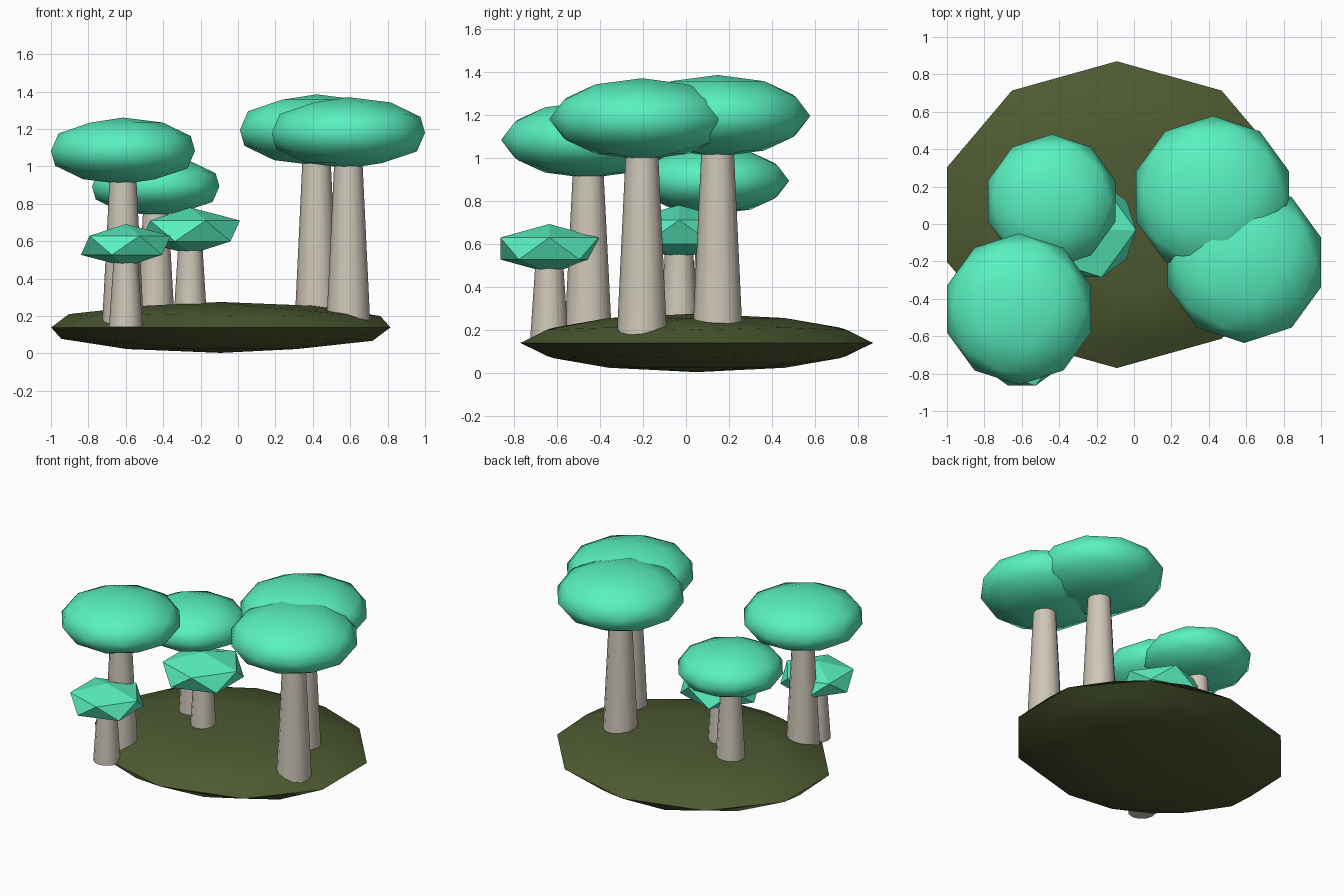
import bpy, math

if "Cube" in bpy.data.objects:
    bpy.data.objects.remove(bpy.data.objects["Cube"])


def material(name, rgb):
    m = bpy.data.materials.new(name)
    m.diffuse_color = (*rgb, 1)
    m.use_nodes = True
    m.node_tree.nodes["Principled BSDF"].inputs["Base Color"].default_value = m.diffuse_color
    return m


SOIL = material("olive_ground", (0.075, 0.10, 0.03))
BARK = material("pale_bark", (0.62, 0.57, 0.48))
LEAF = material("mint_leaf", (0.10, 0.88, 0.53))


def finish(name, mat, angle):
    ob = bpy.context.object
    ob.name = name
    ob.data.materials.append(mat)
    bpy.ops.object.transform_apply(location=False, rotation=False, scale=True)
    if angle:
        bpy.ops.object.shade_smooth_by_angle(angle=math.radians(angle))
    return ob


def blob(name, loc, scale, subdiv, mat, angle):
    bpy.ops.mesh.primitive_ico_sphere_add(subdivisions=subdiv, radius=1, location=loc)
    bpy.context.object.scale = scale
    finish(name, mat, angle)


BASE = 0.14


def tree(name, x, y, z, r, h, r0, r1, subdiv):
    # tapered trunk, ending inside the canopy
    bpy.ops.mesh.primitive_cone_add(vertices=12, radius1=r0, radius2=r1, depth=z - BASE,
                                    location=(x, y, (z + BASE) / 2))
    finish(name + "_trunk", BARK, 40)
    # flattened canopy: smooth on big trees, faceted on small ones
    blob(name + "_canopy", (x, y, z), (r, r, h), subdiv, LEAF, 80 if subdiv > 1 else 0)


# ground mound
blob("ground", (-0.092, 0.05, 0.139), (0.954, 0.82, 0.136), 2, SOIL, 30)

# trees: x, y, canopy centre z, canopy radius, half height, trunk radii, subdivisions
for name, *p in [
    ("tall_right_front_tree", 0.59, -0.205, 1.18, 0.431, 0.19, 0.118, 0.068, 2),
    ("tall_right_back_tree", 0.42, 0.147, 1.195, 0.431, 0.19, 0.118, 0.068, 2),
    ("left_front_tree", -0.615, -0.455, 1.083, 0.405, 0.178, 0.112, 0.064, 2),
    ("left_back_tree", -0.44, 0.122, 0.893, 0.358, 0.157, 0.103, 0.06, 2),
    ("small_front_tree", -0.60, -0.636, 0.578, 0.268, 0.114, 0.09, 0.06, 1),
    ("small_middle_tree", -0.255, -0.032, 0.655, 0.297, 0.125, 0.092, 0.06, 1),
]:
    tree(name, *p)
